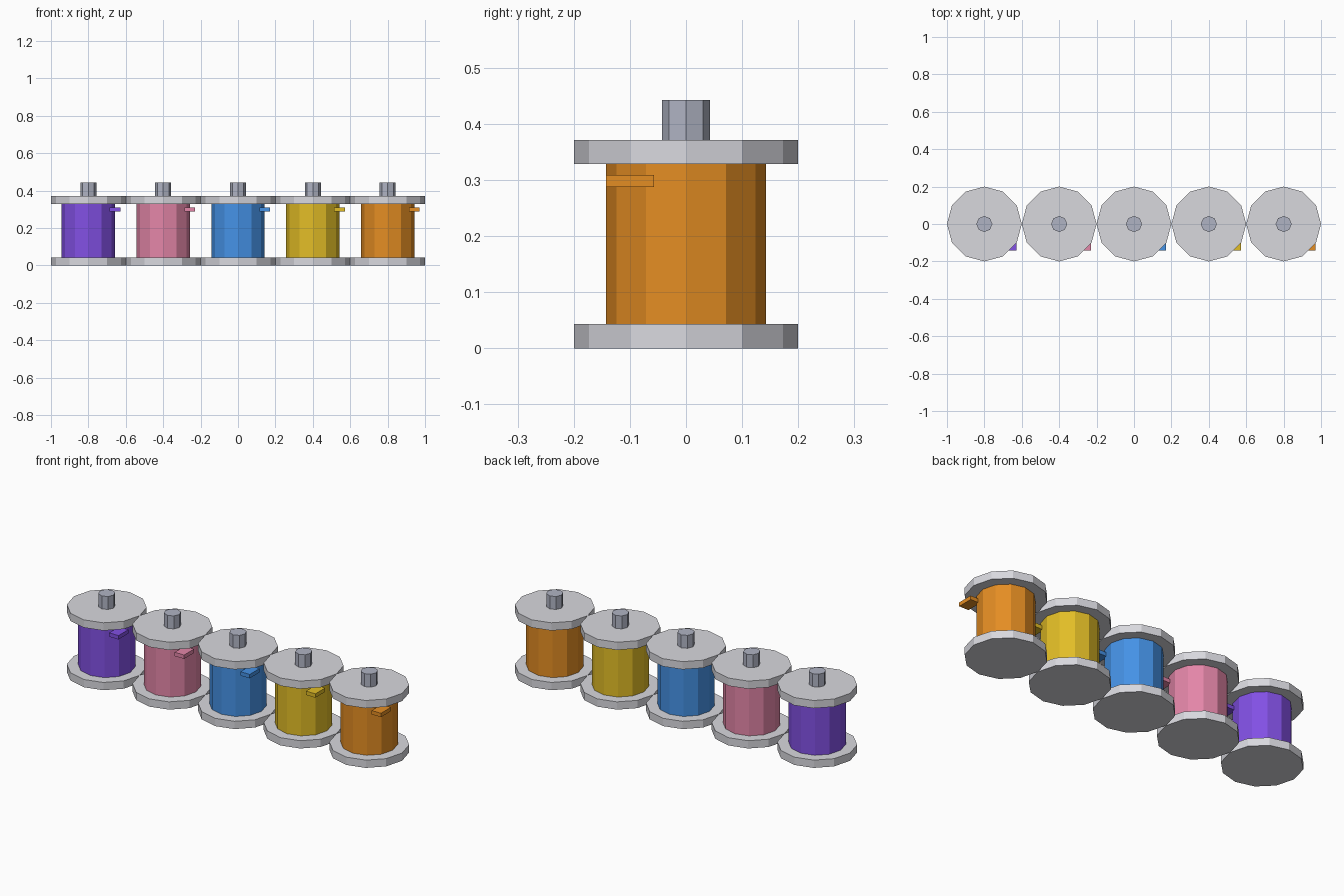
import bpy
import math

if "Cube" in bpy.data.objects:
    bpy.data.objects.remove(bpy.data.objects["Cube"])

U = 1 / 7  # spool core radius


def material(name, hex_code):
    """Flat colour from an sRGB hex code, stored as linear values."""
    def lin(c):
        return c / 12.92 if c <= 0.04045 else ((c + 0.055) / 1.055) ** 2.4
    m = bpy.data.materials.new(name)
    rgb = [lin(int(hex_code[i:i + 2], 16) / 255) for i in (0, 2, 4)]
    m.diffuse_color = (*rgb, 1)
    m.use_nodes = True
    m.node_tree.nodes["Principled BSDF"].inputs["Base Color"].default_value = m.diffuse_color
    return m


def add(name, verts, faces, mat):
    mesh = bpy.data.meshes.new(name)
    mesh.from_pydata(verts, [], faces)
    mesh.materials.append(mat)
    obj = bpy.data.objects.new(name, mesh)
    bpy.context.collection.objects.link(obj)
    return obj


def prism(name, cx, radius, z0, z1, sides, mat):
    """Upright prism with a corner pointing along +x."""
    ring = [(cx + radius * math.cos(2 * math.pi * i / sides),
             radius * math.sin(2 * math.pi * i / sides)) for i in range(sides)]
    verts = [(x, y, z) for z in (z0, z1) for x, y in ring]
    faces = [(i, (i + 1) % sides, (i + 1) % sides + sides, i + sides)
             for i in range(sides)]
    faces += [tuple(reversed(range(sides))), tuple(range(sides, 2 * sides))]
    return add(name, verts, faces, mat)


def box(name, x0, x1, y0, y1, z0, z1, mat):
    verts = [(x, y, z) for z in (z0, z1)
             for x, y in ((x0, y0), (x1, y0), (x1, y1), (x0, y1))]
    faces = [(i, (i + 1) % 4, (i + 1) % 4 + 4, i + 4) for i in range(4)]
    faces += [(3, 2, 1, 0), (4, 5, 6, 7)]
    return add(name, verts, faces, mat)


flange_grey = material("flange grey", "d8d8de")
spindle_grey = material("spindle grey", "b0b4c4")
threads = [("purple", "8250e4"), ("pink", "e386a8"), ("blue", "4592e6"),
           ("yellow", "e2bd26"), ("orange", "e48d23")]

# Row of five spools, touching at their rims
for i, (colour, code) in enumerate(threads):
    cx = (i - 2) * 0.4
    thread = material(colour + " thread", code)
    prism(colour + "_bottom_flange", cx, 1.4 * U, 0, 0.3 * U, 12, flange_grey)
    prism(colour + "_thread_core", cx, U, 0.3 * U, 2.3 * U, 12, thread)
    prism(colour + "_top_flange", cx, 1.4 * U, 2.3 * U, 2.6 * U, 12, flange_grey)
    prism(colour + "_spindle", cx, 0.3 * U, 2.6 * U, 3.1 * U, 8, spindle_grey)
    # Loose thread end sticking out near the top
    box(colour + "_thread_end", cx + 0.8 * U, cx + 1.2 * U, -U, -0.4 * U,
        2.01 * U, 2.16 * U, thread)
